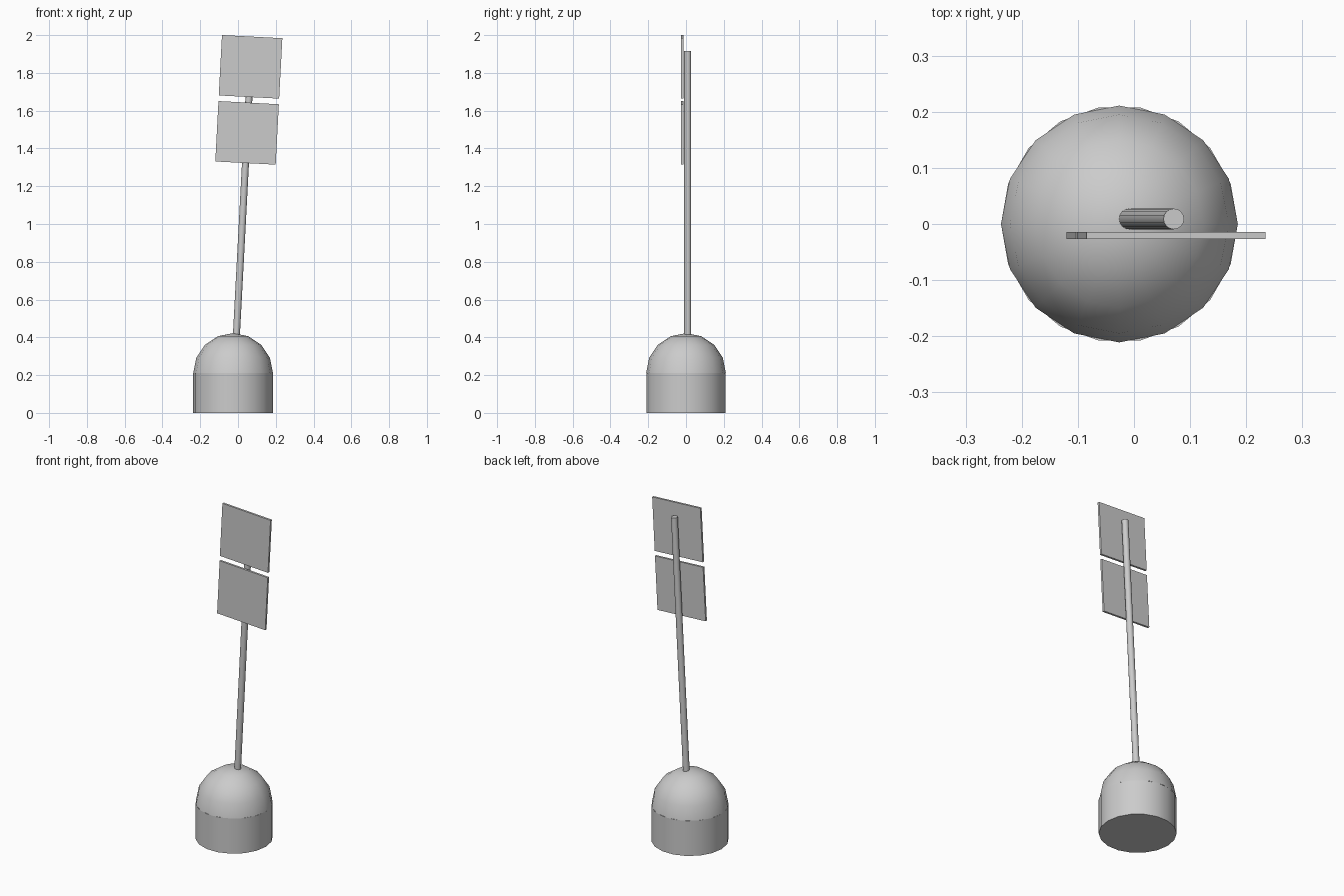
import bpy
import bmesh
import math
from mathutils import Vector

cube = bpy.data.objects.get("Cube")
if cube:
    bpy.data.objects.remove(cube, do_unlink=True)

grey = bpy.data.materials.new("plain_grey")
grey.use_nodes = True
grey.diffuse_color = (0.6, 0.6, 0.6, 1)
grey.node_tree.nodes["Principled BSDF"].inputs["Base Color"].default_value = (0.6, 0.6, 0.6, 1)

TILT = math.radians(3.02)
AXIS = Vector((math.sin(TILT), 0, math.cos(TILT)))
BASE_X, RADIUS = -0.026, 0.211
POLE_FOOT = Vector((-0.008, 0.009, 0.42))


def finish(name, smooth=True):
    obj = bpy.context.object
    obj.name = obj.data.name = name
    obj.data.materials.append(grey)
    if smooth:
        bpy.ops.object.shade_smooth_by_angle(angle=math.radians(30))
    return obj


# Drum-shaped foot
bpy.ops.mesh.primitive_cylinder_add(vertices=18, radius=RADIUS, depth=RADIUS,
                                    location=(BASE_X, 0, RADIUS / 2),
                                    rotation=(0, 0, math.pi / 2))
finish("base_drum")

# Dome: upper half of a sphere
bpy.ops.mesh.primitive_uv_sphere_add(segments=16, ring_count=8, radius=RADIUS,
                                     location=(BASE_X, 0, RADIUS))
dome = finish("base_dome")
bm = bmesh.new()
bm.from_mesh(dome.data)
bmesh.ops.delete(bm, geom=[v for v in bm.verts if v.co.z < -0.01], context="VERTS")
bm.to_mesh(dome.data)
bm.free()

# Leaning pole, sunk a little into the dome
start = POLE_FOOT - AXIS * 0.12
end = POLE_FOOT + AXIS * 1.498
bpy.ops.mesh.primitive_cylinder_add(vertices=16, radius=0.0185, depth=(end - start).length,
                                    location=(start + end) / 2, rotation=(0, TILT, 0))
finish("pole")

# Two square panels in front of the pole
for name, along in (("lower_panel", 1.064), ("upper_panel", 1.414)):
    spot = POLE_FOOT + AXIS * along
    spot.y = -0.0205
    bpy.ops.mesh.primitive_cube_add(size=1, location=spot, rotation=(0, TILT, 0))
    panel = finish(name, smooth=False)
    panel.scale = (0.32, 0.0125, 0.32)
